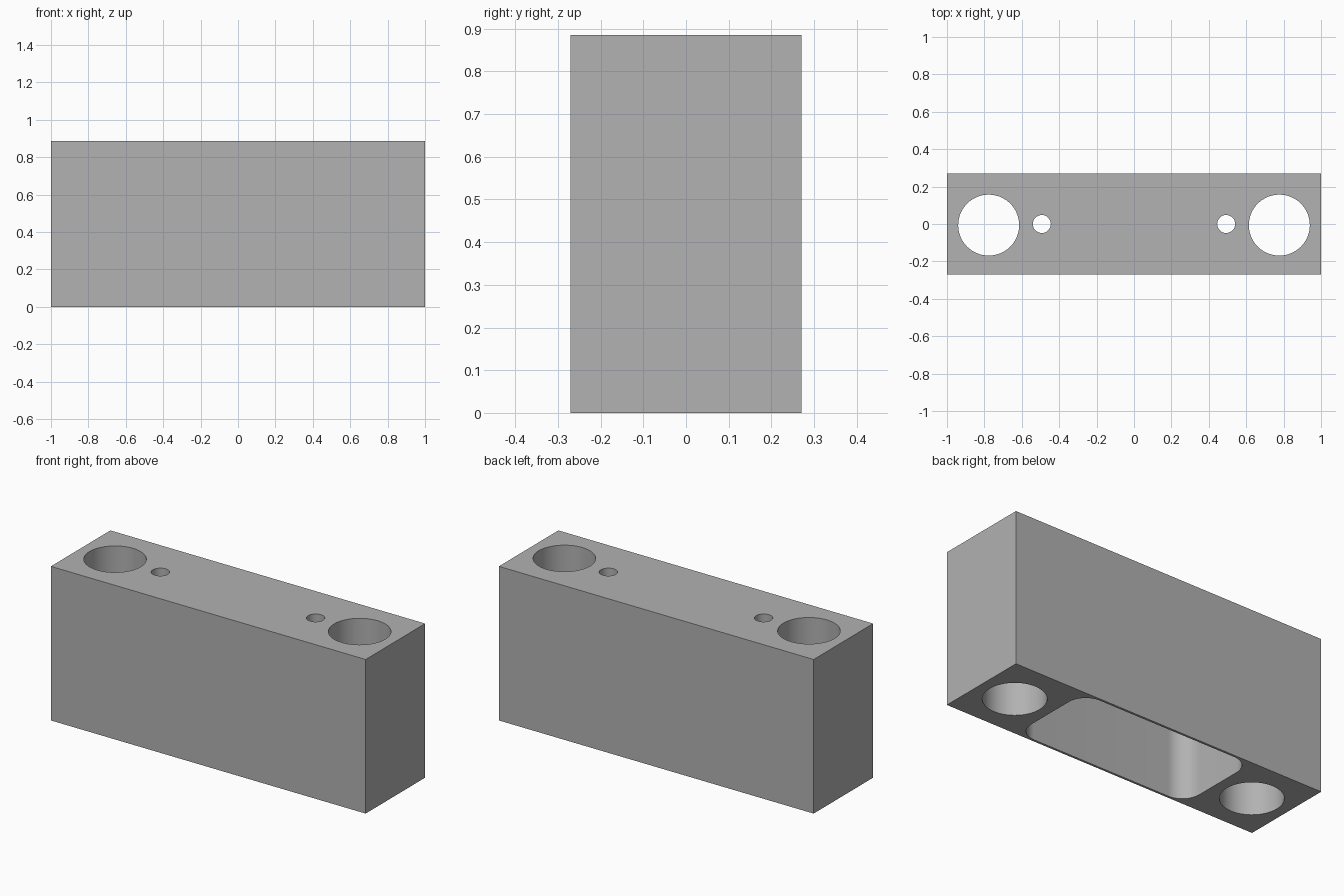
import bpy, bmesh, math

cube = bpy.data.objects.get("Cube")
if cube:
    bpy.data.objects.remove(cube, do_unlink=True)

WIDTH, DEPTH, HEIGHT = 2.0, 0.54, 0.885

grey = bpy.data.materials.new("plain grey")
grey.use_nodes = True
colour = (0.445, 0.445, 0.445, 1)
grey.diffuse_color = colour
grey.node_tree.nodes["Principled BSDF"].inputs["Base Color"].default_value = colour


def prism(name, outline, z0, z1):
    """Extrude a flat outline between two heights."""
    bm = bmesh.new()
    base = bm.faces.new([bm.verts.new((x, y, z0)) for x, y in outline])
    top = bmesh.ops.extrude_face_region(bm, geom=[base])["geom"]
    verts = [v for v in top if isinstance(v, bmesh.types.BMVert)]
    bmesh.ops.translate(bm, verts=verts, vec=(0, 0, z1 - z0))
    bmesh.ops.recalc_face_normals(bm, faces=bm.faces)
    mesh = bpy.data.meshes.new(name)
    bm.to_mesh(mesh)
    bm.free()
    mesh.materials.append(grey)
    obj = bpy.data.objects.new(name, mesh)
    bpy.context.collection.objects.link(obj)
    return obj


def rounded(hx, hy, r, cx=0.0, cy=0.0, steps=16):
    """Rounded rectangle outline; a circle when hx = hy = r."""
    points = []
    for corner, (sx, sy) in enumerate([(1, 1), (-1, 1), (-1, -1), (1, -1)]):
        last = steps if hx == r else steps + 1
        for i in range(last):
            a = math.pi / 2 * (corner + i / steps)
            points.append((cx + sx * (hx - r) + r * math.cos(a),
                           cy + sy * (hy - r) + r * math.sin(a)))
    return points


# Solid block
hx, hy = WIDTH / 2, DEPTH / 2
block = prism("block", [(-hx, -hy), (hx, -hy), (hx, hy), (-hx, hy)], 0, HEIGHT)

# Pocket open at the bottom, then the vertical holes on each side
cutters = [prism("pocket_cutter", rounded(0.55, 0.257, 0.11), -0.1, 0.7)]
for side in (-1, 1):
    cutters.append(prism("large_hole_cutter",
                         rounded(0.163, 0.163, 0.163, side * 0.777, -0.006), -0.1, 1))
    cutters.append(prism("small_hole_cutter",
                         rounded(0.048, 0.048, 0.048, side * 0.493), 0.5, 1))

bpy.ops.object.select_all(action='DESELECT')
block.select_set(True)
bpy.context.view_layer.objects.active = block
for cutter in cutters:
    cutter.hide_render = True
    mod = block.modifiers.new("cut", 'BOOLEAN')
    mod.operation = 'DIFFERENCE'
    mod.solver = 'EXACT'
    mod.object = cutter
    bpy.ops.object.modifier_apply(modifier=mod.name)
    bpy.data.objects.remove(cutter, do_unlink=True)

bpy.ops.object.shade_smooth_by_angle(angle=math.radians(30))
